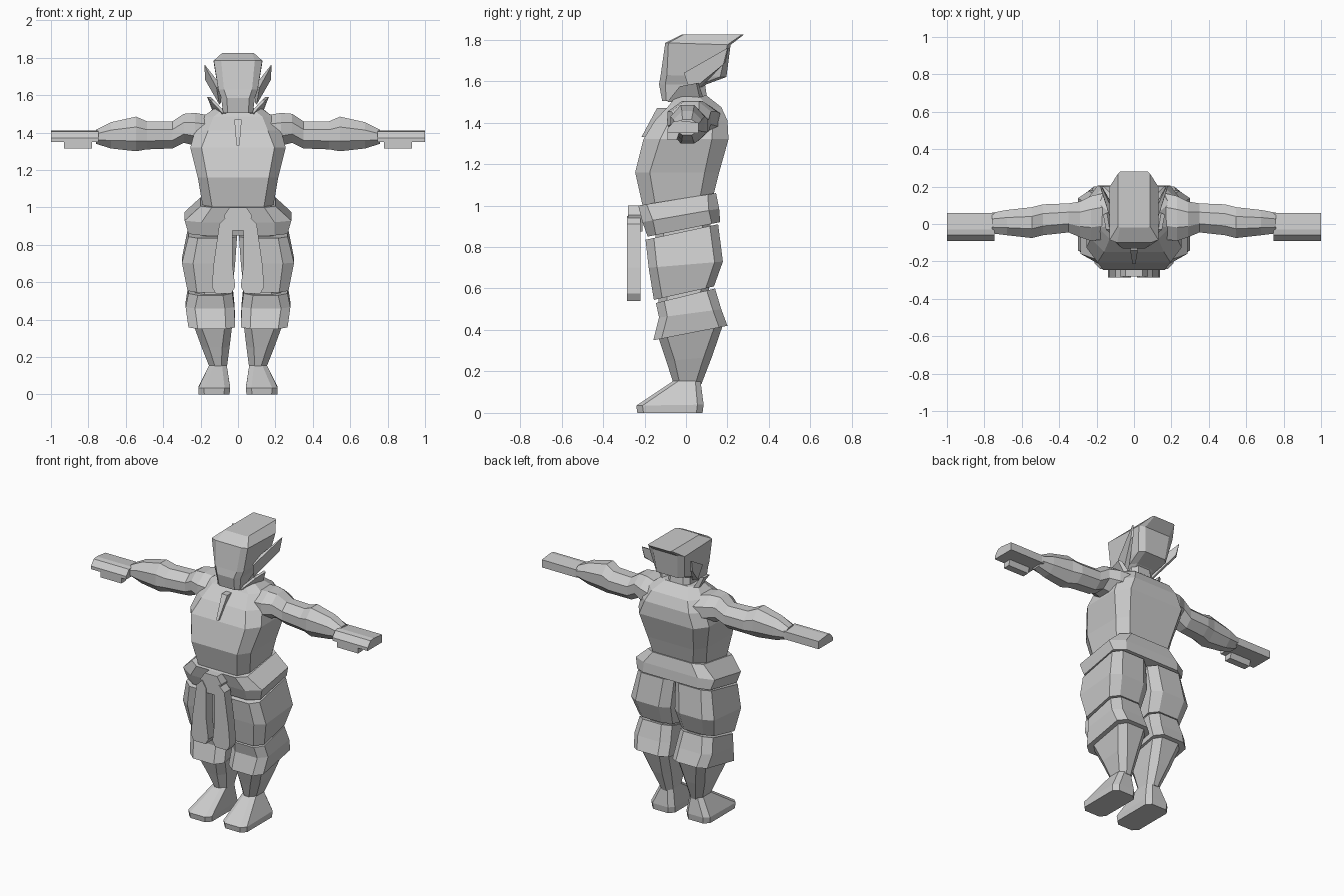
import bpy, bmesh

grey = bpy.data.materials.new("plain grey")
grey.diffuse_color = (0.6, 0.6, 0.6, 1)


def loft(name, rings, mirror=False):
    """Closed skin through rings that share one point count."""
    bm = bmesh.new()
    vs = [[bm.verts.new(p) for p in r] for r in rings]
    n = len(rings[0])
    for a, b in zip(vs, vs[1:]):
        for i in range(n):
            j = (i + 1) % n
            bm.faces.new((a[i], a[j], b[j], b[i]))
    bm.faces.new(vs[0][::-1])
    bm.faces.new(vs[-1])
    bmesh.ops.recalc_face_normals(bm, faces=bm.faces)
    me = bpy.data.meshes.new(name)
    bm.to_mesh(me)
    bm.free()
    me.materials.append(grey)
    ob = bpy.data.objects.new(name, me)
    bpy.context.collection.objects.link(ob)
    if mirror:
        ob.modifiers.new("mirror", 'MIRROR').use_mirror_merge = False
    return ob


def ring(x0, x1, yf, zf, yb, zb, cx=0.05, cy=0.04):
    """Chamfered rectangle, tilted from front height zf to back height zb."""
    xy = [(x0 + cx, yf), (x1 - cx, yf), (x1, yf + cy), (x1, yb - cy),
          (x1 - cx, yb), (x0 + cx, yb), (x0, yb - cy), (x0, yf + cy)]
    return [(x, y, zf + (zb - zf) * (y - yf) / (yb - yf)) for x, y in xy]


def body(hw, *rest):
    return ring(-hw, hw, *rest)


def arm_ring(x, y0, y1, z0, z1, c=0.3):
    """Chamfered rectangle across the arm."""
    cy, cz = (y1 - y0) * c, (z1 - z0) * c
    return [(x, y0 + cy, z0), (x, y1 - cy, z0), (x, y1, z0 + cz), (x, y1, z1 - cz),
            (x, y1 - cy, z1), (x, y0 + cy, z1), (x, y0, z1 - cz), (x, y0, z0 + cz)]


def plate(name, xz, y0, y1, mirror=False):
    return loft(name, [[(x, y0, z) for x, z in xz], [(x, y1, z) for x, z in xz]], mirror)


# Head with flat-topped hair
loft("head", [
    body(.08, -.115, 1.505, -.04, 1.505, .025, .02),
    body(.09, -.13, 1.585, .10, 1.585, .03, .03),
    body(.105, -.122, 1.63, .195, 1.62, .03, .03),
    body(.13, -.10, 1.785, .215, 1.775, .04, .015),
    body(.085, -.02, 1.825, .28, 1.825, .01, .01)])
loft("neck", [body(.085, -.06, 1.46, .11, 1.46, .03, .03),
              body(.07, -.06, 1.60, .09, 1.60, .03, .03)])

# Swept-back pointed ears
loft("ear", [[(.09, .02, 1.65), (.175, .205, 1.76), (.165, .19, 1.69), (.09, .06, 1.56)],
             [(.115, -.01, 1.64), (.18, .20, 1.76), (.175, .18, 1.68), (.10, .02, 1.55)]], True)

# Collar flaps
loft("collar", [[(.08, -.09, 1.50), (.13, .07, 1.50), (.165, .05, 1.59), (.15, -.03, 1.575)],
                [(.06, -.08, 1.50), (.10, .09, 1.50), (.145, .06, 1.59), (.13, -.03, 1.575)]], True)

# Torso and front fastening
loft("torso", [
    body(.185, -.205, .98, .12, 1.0, .05, .06),
    body(.215, -.245, 1.16, .16, 1.16, .05, .07),
    body(.255, -.205, 1.32, .205, 1.32, .06, .08),
    body(.23, -.15, 1.41, .20, 1.41, .07, .07),
    body(.19, -.08, 1.485, .17, 1.475, .06, .06),
    body(.13, -.05, 1.525, .10, 1.53, .05, .04)])
loft("chest_fastening", [
    [(-.008, -.215, 1.33), (.008, -.215, 1.33), (.008, -.17, 1.33), (-.008, -.17, 1.33)],
    [(-.02, -.14, 1.47), (.02, -.14, 1.47), (.02, -.07, 1.47), (-.02, -.07, 1.47)]])

# Arms
loft("arm", [
    arm_ring(.14, -.08, .17, 1.33, 1.49),
    arm_ring(.23, -.09, .15, 1.33, 1.505),
    arm_ring(.29, -.07, .12, 1.345, 1.50),
    arm_ring(.35, -.045, .11, 1.315, 1.46),
    arm_ring(.487, -.06, .105, 1.31, 1.46),
    arm_ring(.545, -.075, .09, 1.30, 1.485),
    arm_ring(.68, -.06, .075, 1.315, 1.455),
    arm_ring(.76, -.05, .06, 1.34, 1.415)], True)

# Flat hand and the lower finger block
hand = [(-.09, 1.35), (.06, 1.35), (.06, 1.40), (-.03, 1.41), (-.06, 1.405), (-.09, 1.37)]
loft("hand", [[(x, y, z) for y, z in hand] for x in (.745, 1.0)], True)
thumb = [(-.09, 1.315), (-.045, 1.315), (-.03, 1.36), (-.09, 1.36)]
loft("thumb", [[(x, y, z) for y, z in thumb] for x in (.78, .93)], True)

# Waist band, tilted up towards the back
loft("waist_band", [
    body(.20, -.23, 1.0, .145, 1.06, .06, .04),
    body(.285, -.21, .92, .16, .985, .09, .05),
    body(.265, -.185, .85, .165, .92, .07, .04)])

# Sash knot and hanging tails
plate("sash_knot", [(-.045, 1.0), (.045, 1.0), (.075, .955), (.045, .875),
                    (-.045, .875), (-.075, .955)], -.28, -.21)
plate("sash_tail", [(.03, .90), (.06, .95), (.10, .91), (.13, .70), (.14, .575),
                    (.12, .54), (.035, .54), (.015, .575), (.03, .70)], -.285, -.22, True)

# Trouser legs in two stacked bands
loft("upper_trouser", [
    ring(.005, .265, -.195, .835, .155, .91),
    ring(.015, .30, -.18, .70, .178, .73, .06, .04),
    ring(.03, .27, -.155, .545, .135, .61)], True)
loft("lower_trouser", [
    ring(.03, .265, -.145, .53, .14, .60),
    ring(.02, .28, -.13, .46, .17, .50),
    ring(.015, .265, -.158, .35, .20, .42)], True)

# Inner leg core and calf
loft("leg_core", [ring(.04, .23, -.13, .50, .11, .55),
                  ring(.02, .22, -.15, .90, .12, .95)], True)
loft("calf", [
    ring(.03, .24, -.135, .37, .18, .43, .04, .04),
    ring(.045, .195, -.095, .25, .125, .27, .04, .04),
    ring(.06, .15, -.06, .14, .075, .14, .03, .03)], True)

# Shoes
loft("shoe", [
    ring(.045, .21, -.235, 0, .08, 0, .03, .03),
    ring(.042, .212, -.24, .035, .085, .04, .03, .03),
    ring(.06, .155, -.06, .155, .07, .155, .025, .025)], True)
